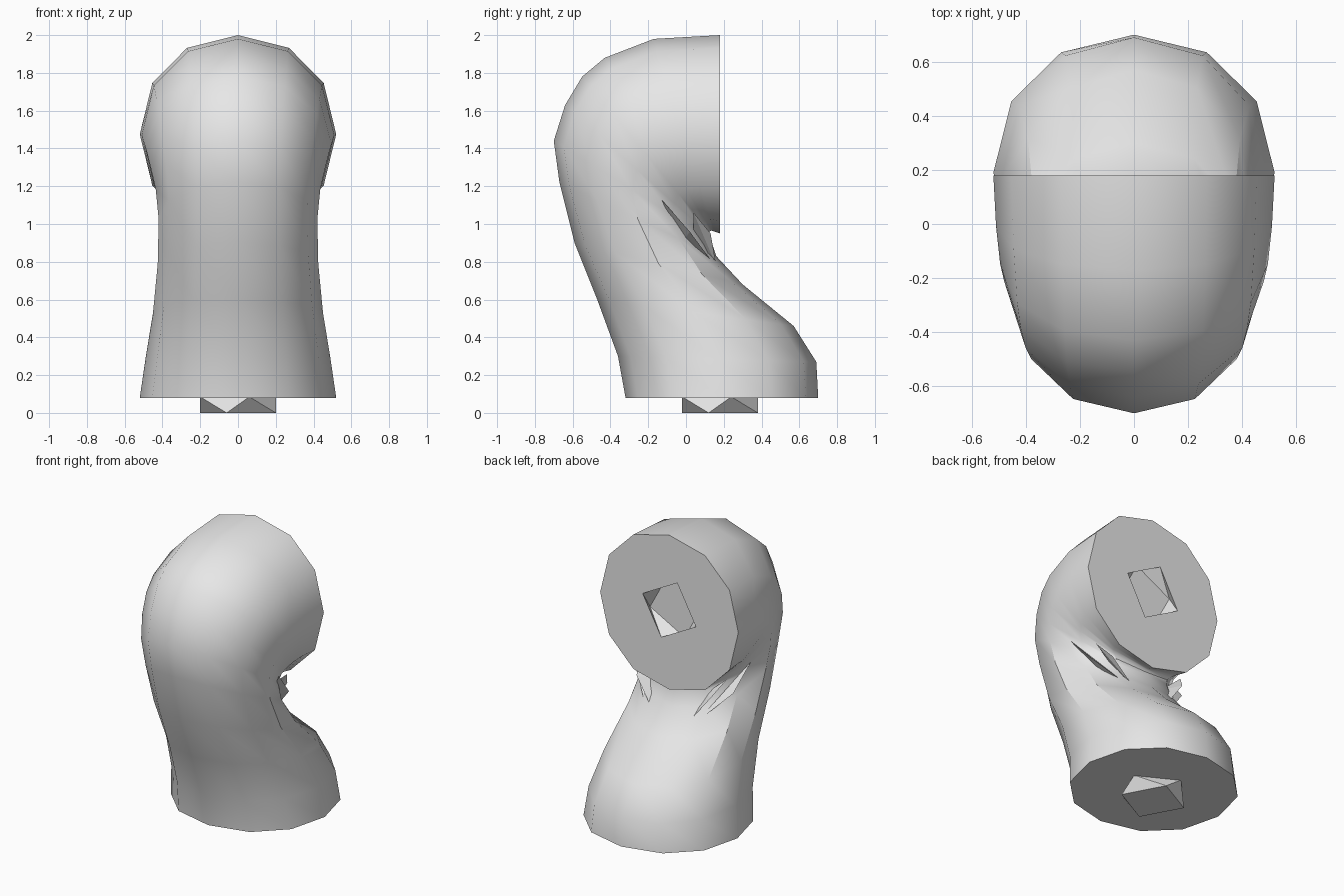
import bpy, bmesh
from math import sin, cos, pi, radians, copysign
from mathutils import Vector

cube = bpy.data.objects.get("Cube")
if cube:
    bpy.data.objects.remove(cube, do_unlink=True)

grey = bpy.data.materials.new("plain_grey")
grey.use_nodes = True
colour = (0.8, 0.8, 0.8, 1)
grey.diffuse_color = colour
grey.node_tree.nodes["Principled BSDF"].inputs["Base Color"].default_value = colour

SIDES = 12


def finish(name, bm, angle):
    """Turn a bmesh into a shaded object."""
    bmesh.ops.recalc_face_normals(bm, faces=bm.faces)
    mesh = bpy.data.meshes.new(name)
    bm.to_mesh(mesh)
    bm.free()
    mesh.materials.append(grey)
    obj = bpy.data.objects.new(name, mesh)
    bpy.context.collection.objects.link(obj)
    bpy.ops.object.select_all(action="DESELECT")
    obj.select_set(True)
    bpy.context.view_layer.objects.active = obj
    if angle:
        bpy.ops.object.shade_smooth_by_angle(angle=radians(angle))
    return obj


def square(bm, centre, second_axis, turn):
    """Four corners of a turned square spanned by x and a second axis."""
    centre, second_axis = Vector(centre), Vector(second_axis)
    points = []
    for k in range(4):
        a = radians(turn) + k * pi / 2
        points.append(bm.verts.new(
            centre + 0.209 * (Vector((cos(a), 0, 0)) + second_axis * sin(a))))
    return points


def twist_walls(bm, low, high):
    """Triangles joining two oppositely turned squares."""
    for k in range(4):
        n = (k + 1) % 4
        bm.faces.new((low[k], low[n], high[k]))
        bm.faces.new((high[k], high[n], low[n]))


def soft(v):
    return copysign(abs(v) ** 0.95, v)


def ring(bm, front, back, half_width, pinch):
    """Oval section between a front and a back point (y, z)."""
    f, b = Vector((0, *front)), Vector((0, *back))
    verts = []
    for k in range(SIDES):
        t = 2 * pi * k / SIDES
        p = (f + b) / 2 + (b - f) / 2 * soft(cos(t))
        p.x = half_width * soft(sin(t)) * (1 - pinch * max(cos(t), 0))
        verts.append(bm.verts.new(p))
    return verts


def loop_edges(bm, verts):
    return [bm.edges.get((v, verts[(i + 1) % len(verts)])) or
            bm.edges.new((v, verts[(i + 1) % len(verts)]))
            for i, v in enumerate(verts)]


# Bent limb: sections as front point, back point, half width, crease pinch
sections = [
    ((-0.32, 0.08), (0.70, 0.08), 0.52, 0),
    ((-0.36, 0.30), (0.69, 0.27), 0.49, 0),
    ((-0.47, 0.60), (0.57, 0.46), 0.45, 0),
    ((-0.59, 0.90), (0.30, 0.68), 0.425, 0),
    ((-0.67, 1.22), (0.16, 0.83), 0.42, 0.06),
    ((-0.70, 1.44), (0.13, 0.92), 0.435, 0.15),
    ((-0.64, 1.63), (0.12, 0.945), 0.46, 0.15),
    ((-0.55, 1.78), (0.125, 0.96), 0.48, 0.08),
    ((-0.43, 1.88), (0.135, 0.965), 0.495, 0.04),
    ((-0.17, 1.98), (0.15, 0.96), 0.51, 0),
    ((0.18, 2.00), (0.18, 0.95), 0.52, 0),
]
bm = bmesh.new()
rings = [ring(bm, *s) for s in sections]
for a, b in zip(rings, rings[1:]):
    for k in range(SIDES):
        n = (k + 1) % SIDES
        bm.faces.new((a[k], a[n], b[n], b[k]))
bm.faces.new(rings[0])

# Upper cut face with a twisted square socket
mouth = square(bm, (0, 0.18, 1.49), (0, 0, 1), 16.7)
floor = square(bm, (0, 0.10, 1.49), (0, 0, 1), -16.7)
twist_walls(bm, floor, mouth)
bm.faces.new(floor)
bmesh.ops.triangle_fill(
    bm, use_beauty=True, normal=(0, 1, 0),
    edges=loop_edges(bm, rings[-1]) + loop_edges(bm, mouth))
finish("bent_limb", bm, 35)

# Twisted square peg under the lower cut face
bm = bmesh.new()
low = square(bm, (0, 0.18, 0), (0, 1, 0), -16.7)
high = square(bm, (0, 0.18, 0.085), (0, 1, 0), 16.7)
twist_walls(bm, low, high)
bm.faces.new(low)
bm.faces.new(high)
finish("peg", bm, 0)

# Sharp folds in the crease, mirrored left and right
folds = {
    "outer_fold": [(0.40, -0.13, 1.13), (0.19, 0.16, 0.77),
                   (0.37, 0.02, 0.96), (0.25, -0.02, 0.90)],
    "inner_fold": [(0.34, 0.04, 1.06), (0.15, 0.16, 0.78),
                   (0.28, 0.13, 0.95), (0.18, 0.04, 0.92)],
}
for name, points in folds.items():
    for side, sign in (("left", 1), ("right", -1)):
        bm = bmesh.new()
        for x, y, z in points:
            bm.verts.new((sign * x, y, z))
        bmesh.ops.convex_hull(bm, input=bm.verts)
        finish(f"{name}_{side}", bm, 0)
